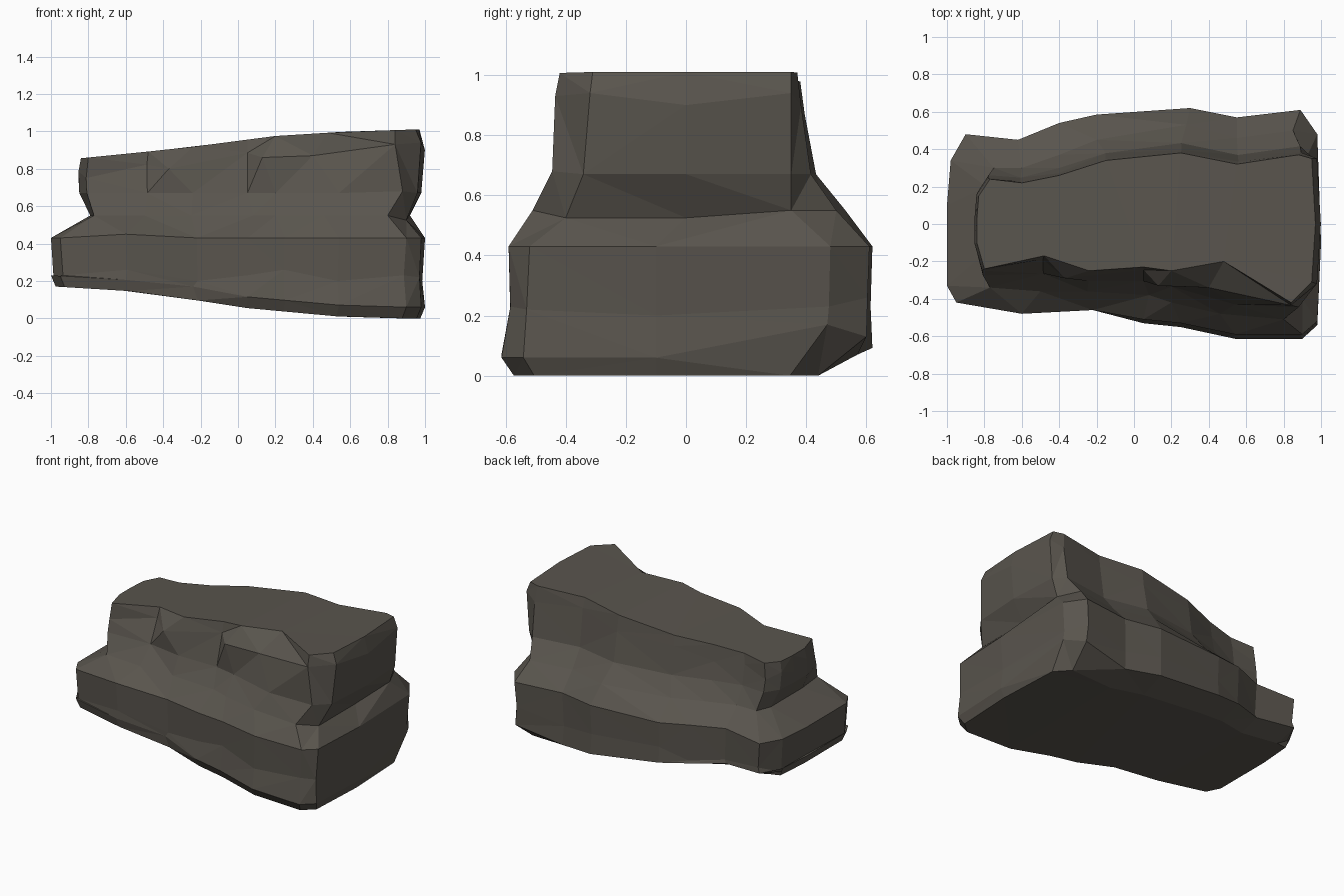
import bpy, bmesh

if "Cube" in bpy.data.objects:
    bpy.data.objects.remove(bpy.data.objects["Cube"])

# Outlines seen from above, counter-clockwise from the front left corner
slab = [(-1, -.33), (-.95, -.42), (-.6, -.48), (-.22, -.46), (.05, -.51), (.25, -.53), (.54, -.59),
        (.9, -.59), (.98, -.52), (1, -.1), (.98, .48), (.89, .61), (.55, .57), (.3, .62),
        (-.2, .585), (-.4, .54), (-.62, .45), (-.9, .48), (-.98, .34), (-1, .1)]
neck = [(-.79, -.15), (-.77, -.34), (-.5, -.36), (-.25, -.36), (.08, -.38), (.2, -.42), (.46, -.48),
        (.8, -.51), (.9, -.4), (.9, 0), (.92, .35), (.85, .5), (.55, .46), (.28, .53),
        (-.2, .45), (-.4, .37), (-.6, .3), (-.75, .3), (-.79, .2), (-.79, .03)]
crown = [(-.84, -.1), (-.8, -.24), (-.48, -.17), (-.24, -.25), (.05, -.23), (.2, -.25), (.48, -.2),
         (.84, -.42), (.95, -.31), (.97, 0), (.95, .35), (.88, .37), (.55, .32), (.25, .38),
         (-.15, .34), (-.4, .26), (-.6, .22), (-.77, .24), (-.83, .15), (-.84, .03)]


def height(x, keys):
    """Piecewise linear height along x."""
    for (x0, z0), (x1, z1) in zip(keys, keys[1:]):
        if x <= x1:
            return z0 + (z1 - z0) * max(0, (x - x0) / (x1 - x0))
    return keys[-1][1]


def base_z(x):
    return height(x, [(-1, .17), (-.5, .14), (-.25, .1), (.05, .055), (.55, .01), (.75, 0)])


def top_z(x):
    return height(x, [(-.85, .855), (-.3, .91), (.2, .975), (.6, 1), (.95, 1.01)])


# Rings from the ground up
foot = [(x * .975, y * (.72 if y > .4 else .97), base_z(x)) for x, y in slab]
skirt = [(x, y * 1.04 if y < -.5 else y, base_z(x) + .06) for x, y in slab]
waist = [(x * .985, y * .99, .23 + .03 * (i % 3 - 1)) for i, (x, y) in enumerate(slab)]
rim = [(x, y, .43 + (.02 if -.8 < x < -.3 else 0)) for x, y in slab]
groove = [(x, y, .525 if x > .85 and y < .1 else .55) for x, y in neck]
shoulder = [(u[0] * 1.01, u[1] + (.5 if 2 <= i <= 5 else .35) * (n[1] - u[1]), .67)
            for i, (u, n) in enumerate(zip(crown, neck))]
brow = [(u[0] * (1.03 if abs(u[0]) > .9 else 1.015), u[1] + .1 * (n[1] - u[1]),
         top_z(u[0]) - .07 - .04 * (i % 2)) for i, (u, n) in enumerate(zip(crown, neck))]
summit = [(x, y, top_z(x)) for x, y in crown]

# Hand-placed chips, undercuts and the front right bulge
skirt[3] = (-.24, -.455, .17)
skirt[10] = (.97, .47, .17)
skirt[11] = (.89, .6, .13)
waist[8] = (.97, -.53, .22)
shoulder[6] = (.54, -.43, .67)
shoulder[7] = (.88, -.445, .68)
brow[3] = (-.37, -.29, .8)
brow[5] = (.13, -.33, .86)
brow[6] = (.4, -.34, .87)
brow[7] = (.84, -.435, .93)

# Loft the rings into one faceted boulder
bm = bmesh.new()
rings = [[bm.verts.new(p) for p in r]
         for r in (foot, skirt, waist, rim, groove, shoulder, brow, summit)]
for a, b in zip(rings, rings[1:]):
    for i in range(len(a)):
        j = (i + 1) % len(a)
        bm.faces.new((a[i], a[j], b[j], b[i]))
bm.faces.new(rings[0][::-1])
bm.faces.new(rings[-1])
bmesh.ops.triangulate(bm, faces=bm.faces[:])
bmesh.ops.recalc_face_normals(bm, faces=bm.faces[:])
mesh = bpy.data.meshes.new("layered_rock")
bm.to_mesh(mesh)
bm.free()
rock = bpy.data.objects.new("layered_rock", mesh)
bpy.context.collection.objects.link(rock)

# Dark brown-grey stone
stone = bpy.data.materials.new("stone")
stone.diffuse_color = (.1, .09, .075, 1)
stone.use_nodes = True
stone.node_tree.nodes["Principled BSDF"].inputs["Base Color"].default_value = stone.diffuse_color
mesh.materials.append(stone)
